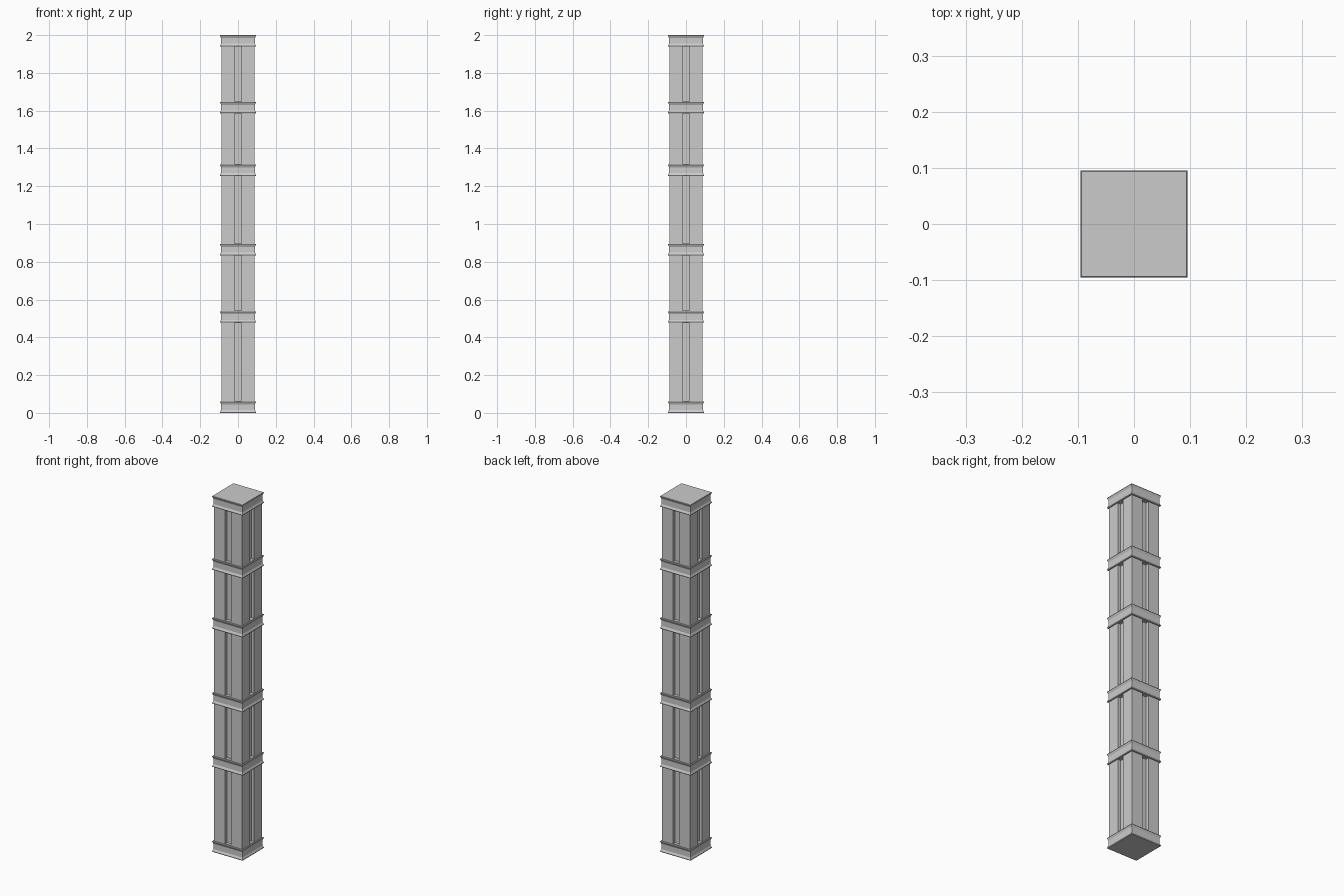
import bpy, bmesh
from mathutils import Matrix

if "Cube" in bpy.data.objects:
    bpy.data.objects.remove(bpy.data.objects["Cube"])

SHAFT = 0.088      # half width of the shaft
LIP = 0.095        # half width of the band lips
WAIST = 0.0895     # half width of the band between its lips
BAND_H = 0.06
GROOVE_W, GROOVE_D = 0.037, 0.018
BANDS = [0.0, 0.478, 0.834, 1.255, 1.586, 1.94]   # bottom of each band


def finish(name, bm):
    bmesh.ops.recalc_face_normals(bm, faces=bm.faces)
    mesh = bpy.data.meshes.new(name)
    bm.to_mesh(mesh)
    bm.free()
    ob = bpy.data.objects.new(name, mesh)
    bpy.context.collection.objects.link(ob)
    return ob


def add_box(bm, center, size):
    m = Matrix.Translation(center) @ Matrix.Diagonal((*size, 1))
    bmesh.ops.create_cube(bm, size=1, matrix=m)


def square_loft(name, profile):
    """Stack square rings of (half width, z) and cap both ends."""
    bm = bmesh.new()
    rings = [[bm.verts.new((sx * r, sy * r, z))
              for sx, sy in ((-1, -1), (1, -1), (1, 1), (-1, 1))]
             for r, z in profile]
    for a, b in zip(rings, rings[1:]):
        for i in range(4):
            j = (i + 1) % 4
            bm.faces.new((a[i], a[j], b[j], b[i]))
    bm.faces.new(rings[0][::-1])
    bm.faces.new(rings[-1])
    return finish(name, bm)


# Square shaft
shaft = square_loft("shaft", [(SHAFT, 0.01), (SHAFT, 1.99)])

# Grooves down the middle of each face, between neighbouring bands
bm = bmesh.new()
for lo, hi in zip(BANDS, BANDS[1:]):
    z0, z1 = lo + BAND_H + 0.003, hi - 0.001
    for s in (-1, 1):
        zc, h = (z0 + z1) / 2, z1 - z0
        add_box(bm, (0, s * SHAFT, zc), (GROOVE_W, 2 * GROOVE_D, h))
        add_box(bm, (s * SHAFT, 0, zc), (2 * GROOVE_D, GROOVE_W, h))
cutter = finish("groove_cutter", bm)
cutter.hide_render = True
mod = shaft.modifiers.new("grooves", 'BOOLEAN')
mod.operation = 'DIFFERENCE'
mod.solver = 'EXACT'
mod.object = cutter
bpy.context.view_layer.objects.active = shaft
bpy.ops.object.modifier_apply(modifier=mod.name)
bpy.data.objects.remove(cutter)

# Bands with flared lips at top and bottom
for i, z in enumerate(BANDS):
    t = z + BAND_H
    square_loft(f"band_{i + 1}", [
        (LIP - 0.001, z), (LIP, z + 0.003), (LIP - 0.001, z + 0.006), (WAIST, z + 0.015),
        (WAIST, t - 0.015), (LIP - 0.001, t - 0.006), (LIP, t - 0.003), (LIP - 0.001, t)])
